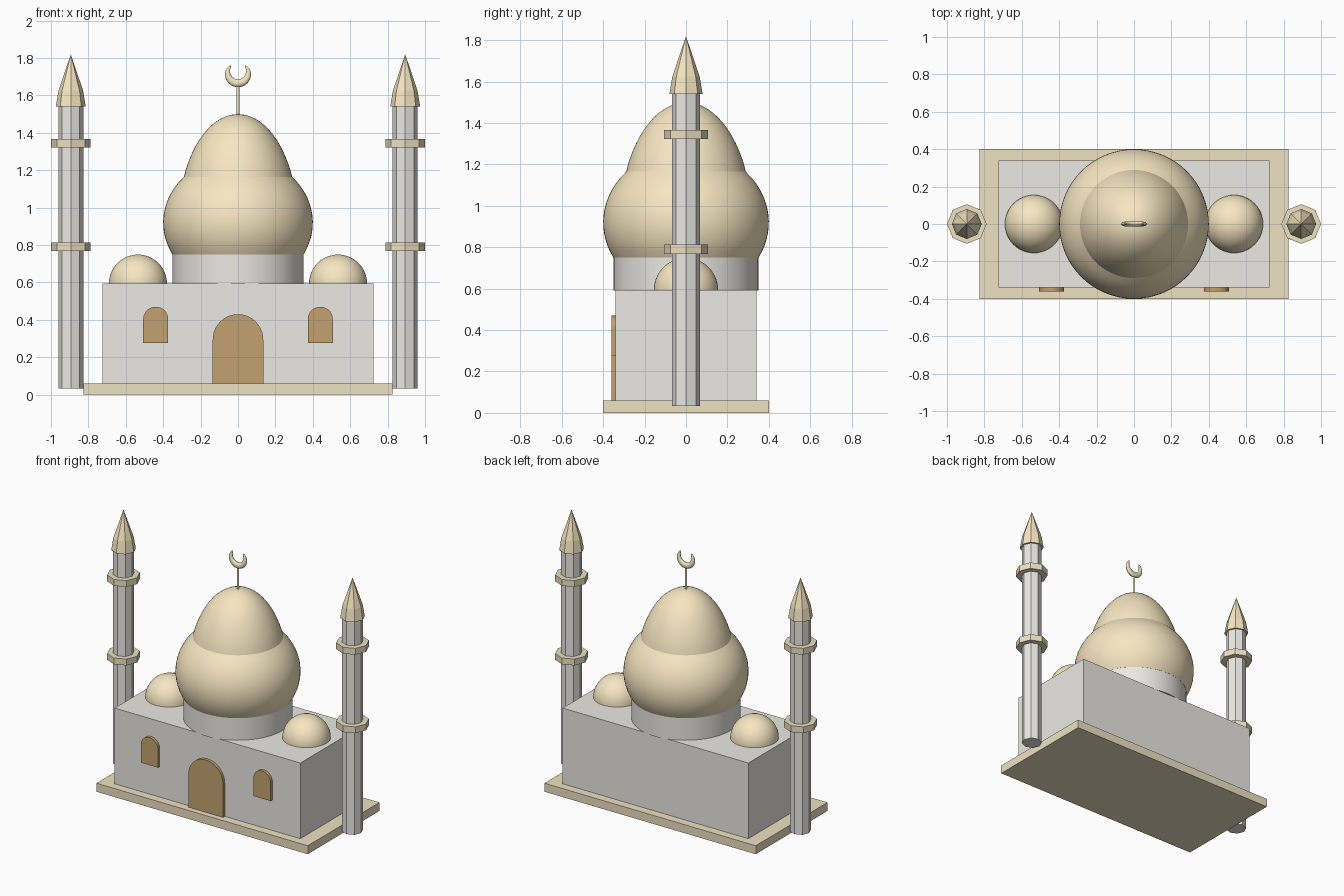
import bpy, bmesh
from math import sin, cos, pi, sqrt, radians
from mathutils import Vector

if "Cube" in bpy.data.objects:
    bpy.data.objects.remove(bpy.data.objects["Cube"])


def material(name, rgb):
    m = bpy.data.materials.new(name)
    m.diffuse_color = (*rgb, 1)
    m.use_nodes = True
    m.node_tree.nodes["Principled BSDF"].inputs["Base Color"].default_value = m.diffuse_color
    return m


GOLD = material("gold", (0.93, 0.80, 0.54))
SAND = material("sand", (0.85, 0.76, 0.54))
STONE = material("stone", (0.84, 0.82, 0.78))
WOOD = material("wood", (0.55, 0.36, 0.16))


def finish(name, bm, mat, smooth=None):
    bmesh.ops.recalc_face_normals(bm, faces=bm.faces)
    me = bpy.data.meshes.new(name)
    bm.to_mesh(me)
    bm.free()
    ob = bpy.data.objects.new(name, me)
    bpy.context.collection.objects.link(ob)
    me.materials.append(mat)
    if smooth:
        bpy.ops.object.select_all(action='DESELECT')
        ob.select_set(True)
        bpy.context.view_layer.objects.active = ob
        bpy.ops.object.shade_smooth_by_angle(angle=radians(smooth))
    return ob


def box(name, x, y, z0, z1, mat):
    bm = bmesh.new()
    bmesh.ops.create_cube(bm, size=1)
    for v in bm.verts:
        v.co = Vector((v.co.x * 2 * x, v.co.y * 2 * y, z0 + (v.co.z + 0.5) * (z1 - z0)))
    return finish(name, bm, mat)


def skin(bm, rings):
    # bridge successive closed rings and cap both ends
    n = len(rings[0])
    for a, b in zip(rings, rings[1:]):
        for i in range(n):
            j = (i + 1) % n
            bm.faces.new((a[i], a[j], b[j], b[i]))
    bm.faces.new(rings[0])
    bm.faces.new(rings[-1])


def lathe(name, profile, n, mat, x=0, smooth=None):
    bm = bmesh.new()
    skin(bm, [[bm.verts.new((x + r * cos(2 * pi * i / n), r * sin(2 * pi * i / n), z))
               for i in range(n)] for r, z in profile])
    bmesh.ops.remove_doubles(bm, verts=bm.verts, dist=1e-5)
    return finish(name, bm, mat, smooth)


def arch(name, x, half, z0, spring):
    # round-topped panel standing proud of the front wall
    pts = [(x - half, z0), (x + half, z0)]
    pts += [(x + half * cos(pi * i / 20), spring + half * sin(pi * i / 20)) for i in range(21)]
    bm = bmesh.new()
    face = bm.faces.new([bm.verts.new((px, -0.36, pz)) for px, pz in pts])
    ext = bmesh.ops.extrude_face_region(bm, geom=[face])
    for v in ext["geom"]:
        if isinstance(v, bmesh.types.BMVert):
            v.co.y = -0.335
    if face.is_valid is False or len(bm.faces) < len(pts) + 2:
        bm.faces.new([v for v in sorted(bm.verts, key=lambda q: q.index) if v.co.y < -0.35])
    return finish(name, bm, WOOD, 30)


def ellipse_r(R, zc, h, z):
    return R * sqrt(max(0, 1 - ((z - zc) / h) ** 2))


# plinth and prayer hall
box("plinth", 0.825, 0.40, 0, 0.06, SAND)
box("hall", 0.725, 0.34, 0.06, 0.594, STONE)

# drum and main dome: bulging lower part, creased, taller upper part
lathe("drum", [(0.35, 0.592), (0.35, 0.75)], 64, STONE, smooth=30)
lower = [0.75 + 0.415 * i / 14 for i in range(15)]
profile = [(ellipse_r(0.40, 0.92, 0.354, z), z) for z in lower]
a0 = math_start = 0.436
for i in range(1, 17):
    a = a0 + (pi / 2 - a0) * i / 16
    profile.append((max(0, 0.32 * cos(a)), 0.92 + 0.58 * sin(a)))
lathe("main_dome", profile, 64, GOLD, smooth=25)

# finial rod and tapered crescent
lathe("finial_rod", [(0.008, 1.49), (0.008, 1.66)], 12, GOLD, smooth=40)
bm = bmesh.new()
rings = []
for i in range(33):
    t = i / 32
    a = radians(-225 + 270 * t)
    w = 0.002 + 0.019 * sin(pi * t) ** 0.7
    rings.append([bm.verts.new(((0.055 + w * cos(b)) * cos(a), 0.7 * w * sin(b),
                                1.72 + (0.055 + w * cos(b)) * sin(a)))
                  for b in [2 * pi * k / 12 for k in range(12)]])
skin(bm, rings)
finish("crescent", bm, GOLD, 40)

# front door
arch("door", 0, 0.135, 0.06, 0.295)

# mirrored pairs: side domes, windows, minarets
for side, s in (("left", -1), ("right", 1)):
    quarter = [pi / 2 * i / 14 for i in range(15)]
    lathe("side_dome_" + side, [(max(0, 0.155 * cos(a)), 0.594 + 0.155 * sin(a)) for a in quarter],
          48, GOLD, s * 0.535, 30)
    arch("window_" + side, s * 0.44, 0.067, 0.275, 0.403)
    x = s * 0.894
    lathe("minaret_shaft_" + side, [(0.067, 0.033), (0.067, 1.545)], 8, STONE, x)
    for level, z in (("lower", 0.768), ("upper", 1.322)):
        lathe(f"minaret_balcony_{level}_{side}", [(0.106, z), (0.106, z + 0.045)], 8, SAND, x)
    lathe("minaret_spire_" + side, [(0.08, 1.54), (0.066, 1.625), (0.0, 1.82)], 8, GOLD, x)
